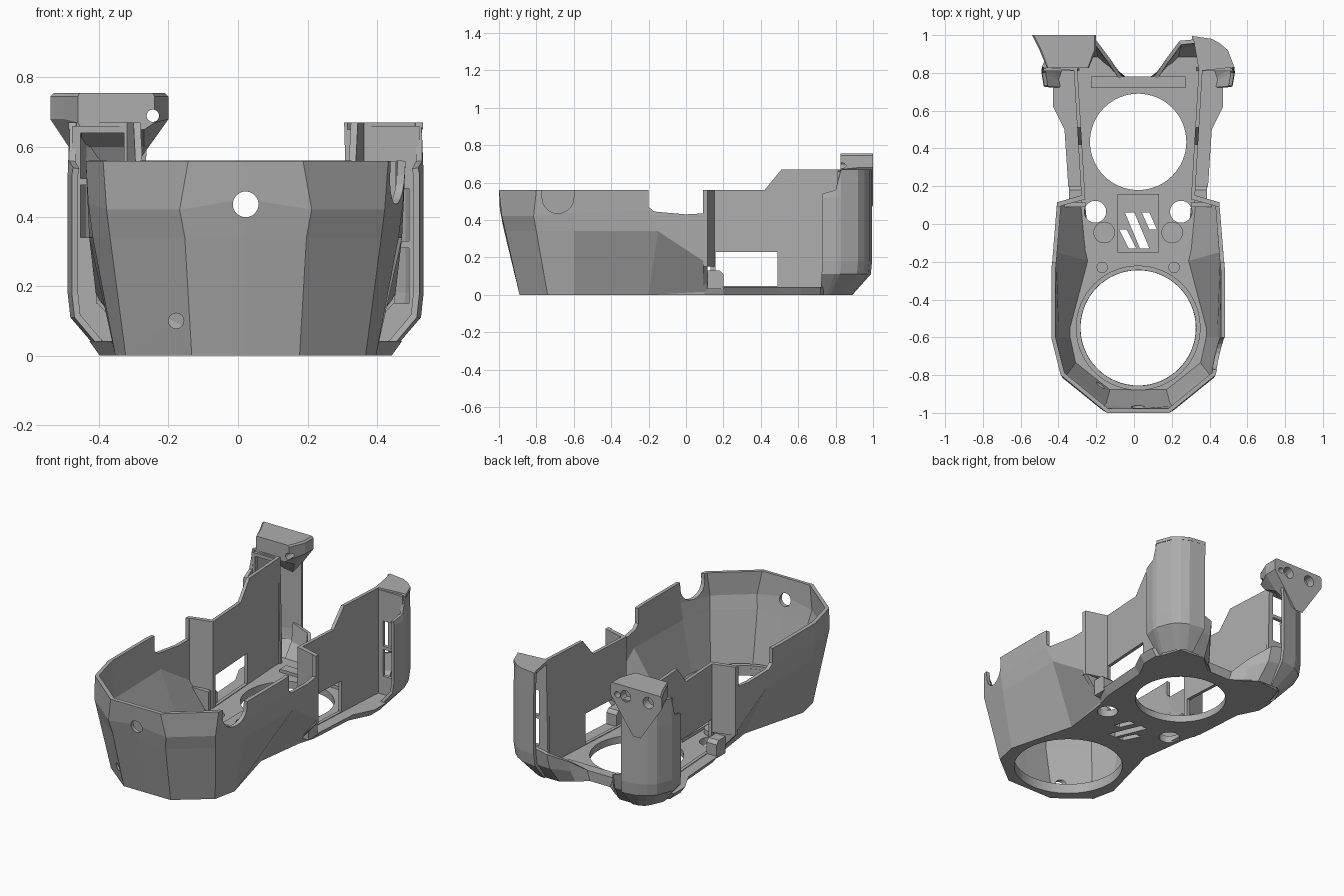
import bpy, bmesh, math

old = bpy.data.objects.get("Cube")
if old:
    bpy.data.objects.remove(old, do_unlink=True)

X0 = 0.022          # symmetry plane of the housing
WALL = 0.022

grey = bpy.data.materials.new("plain_grey")
grey.use_nodes = True
grey.diffuse_color = (0.42, 0.42, 0.42, 1)
grey.node_tree.nodes["Principled BSDF"].inputs["Base Color"].default_value = grey.diffuse_color


def circle(u, v, r, n=32):
    return [(u + r * math.cos(math.tau * i / n), v + r * math.sin(math.tau * i / n)) for i in range(n)]


def rect(u0, u1, v0, v1):
    return [(u0, v0), (u1, v0), (u1, v1), (u0, v1)]


def prism(bm, pts, axis, a, b, end_pts=None):
    """Solid between two outlines lying across the given axis."""
    place = {"x": lambda p, t: (t, p[0], p[1]),
             "y": lambda p, t: (p[0], t, p[1]),
             "z": lambda p, t: (p[0], p[1], t)}[axis]
    low = [bm.verts.new(place(p, a)) for p in pts]
    top = [bm.verts.new(place(p, b)) for p in (end_pts or pts)]
    faces = [bm.faces.new(low), bm.faces.new(top)]
    for i in range(len(pts)):
        j = (i + 1) % len(pts)
        faces.append(bm.faces.new((low[i], low[j], top[j], top[i])))
    bmesh.ops.recalc_face_normals(bm, faces=faces)


def loft(bm, rows):
    """Open surface through rows of matching points."""
    grid = [[bm.verts.new(p) for p in row] for row in rows]
    for r, s in zip(grid, grid[1:]):
        for i in range(len(r) - 1):
            bm.faces.new((r[i], r[i + 1], s[i + 1], s[i]))


def finish(name, bm, mirror=False, thick=0, cuts=None, x=X0):
    """Make the object, mirror it, thicken it and cut its openings."""
    def to_object(label, b):
        me = bpy.data.meshes.new(label)
        b.to_mesh(me)
        b.free()
        ob = bpy.data.objects.new(label, me)
        ob.location.x = x
        bpy.context.collection.objects.link(ob)
        return ob
    ob = to_object(name, bm)
    if mirror:
        ob.modifiers.new("mirror", "MIRROR").merge_threshold = 0.001
    if thick:
        sol = ob.modifiers.new("thickness", "SOLIDIFY")
        sol.thickness, sol.offset, sol.use_even_offset = thick, -1, True
    cutter = None
    if cuts:
        cb = bmesh.new()
        for c in cuts:
            prism(cb, *c)
        cutter = to_object(name + "_cutter", cb)
        cutter.hide_render = True
        mod = ob.modifiers.new("openings", "BOOLEAN")
        mod.operation, mod.solver, mod.object = "DIFFERENCE", "EXACT", cutter
    bpy.context.view_layer.update()
    done = bpy.data.meshes.new_from_object(ob.evaluated_get(bpy.context.evaluated_depsgraph_get()))
    ob.modifiers.clear()
    ob.data = done
    done.materials.clear()
    done.materials.append(grey)
    if cutter:
        bpy.data.objects.remove(cutter, do_unlink=True)


# Faceted front cup with rim dip, side notch and front holes
bm = bmesh.new()
loft(bm, [
    [(0, -.89, 0), (.155, -.89, 0), (.345, -.74, 0), (.375, -.6, 0), (.27, -.2, 0), (.30, .11, 0)],
    [(0, -.972, .34), (.175, -.966, .34), (.39, -.80, .34), (.44, -.6, .34), (.45, -.15, .34), (.43, .11, .17)],
    [(0, -.995, .45), (.19, -.985, .42), (.40, -.815, .42), (.453, -.6, .44), (.455, -.2, .45), (.43, .11, .42)],
    [(0, -1, .56), (.165, -1, .56), (.41, -.8, .56), (.46, -.6, .56), (.46, -.25, .56), (.43, .11, .56)],
])
notch = [(-.77, .7), (-.77, .52)] + [(-.685 + .085 * math.cos(t), .52 + .085 * math.sin(t))
         for t in [math.pi * (1 + i / 10) for i in range(1, 10)]] + [(-.6, .52), (-.6, .7)]
dip = [(-.2, .7), (-.2, .47), (-.17, .445), (0, .43), (.09, .435), (.09, .7)]
finish("front_cup", bm, True, WALL, [
    (dip, "x", -.7, .7),
    (notch, "x", .3, .7),
    (circle(0, .435, .037), "y", -1.2, -.8),
    (circle(-.2, .1, .022, 16), "y", -1.2, -.7),
])

# Floor plate with the two large holes, screw holes and slanted vents
half_low = [(.155, -.89), (.345, -.74), (.375, -.6), (.27, -.2), (.31, .1),
            (.34, .2), (.36, .5), (.42, .62), (.42, .72), (.36, .78)]
half_top = [(u + (.03 if v > .15 else .004), v) for u, v in half_low]


def both(half):
    return half + [(-u, v) for u, v in reversed(half)]


vents = [[(-.07, .06), (-.02, .06), (.06, -.13), (.01, -.13)],
         [(.02, .06), (.06, .06), (.10, -.03), (.06, -.03)],
         [(-.10, -.03), (-.06, -.03), (-.01, -.13), (-.05, -.13)]]
through = [(v, "z", -.1, .2) for v in vents]
bm = bmesh.new()
prism(bm, both(half_low), "z", 0, .042, both(half_top))
finish("floor_plate", bm, cuts=through + [
    (circle(0, -.55, .305, 64), "z", -.1, .2),
    (circle(0, .435, .255, 64), "z", -.1, .2),
    (circle(.227, .065, .058), "z", -.1, .2),
    (circle(-.227, .065, .058), "z", -.1, .2),
])

# Raised vent plate and rear lip
bm = bmesh.new()
prism(bm, rect(-.11, .11, -.15, .16), "z", .04, .06)
finish("vent_plate", bm, cuts=through)
bm = bmesh.new()
prism(bm, rect(-.25, .25, .72, .78), "z", .04, .06)
finish("rear_lip", bm)

# Bosses on the floor
bm = bmesh.new()
for u, v, r, h in ((.18, -.045, .057, .07), (.19, -.23, .03, .06)):
    prism(bm, circle(u, v, r), "z", .03, h)
finish("floor_bosses", bm, True)

# Ring around the front opening
bm = bmesh.new()
prism(bm, circle(0, -.55, .33, 64), "z", .03, .06)
finish("front_ring", bm, cuts=[(circle(0, -.55, .306, 64), "z", 0, .1)])

# Rear side walls, flaring towards the back, with a window each
bm = bmesh.new()
prism(bm, [(.13, .03), (.13, .56), (.42, .56), (.51, .67), (.83, .67), (.83, .03)], "x", .278, .298)
for v in bm.verts:
    v.co.x += (v.co.y - .1) * .06
finish("side_walls", bm, True, cuts=[(rect(.157, .49, .046, .23), "x", -.6, .6)])

# Slanted flanges closing the cup, and the low tabs behind them
bm = bmesh.new()
prism(bm, [(.43, .09), (.43, .115), (.29, .155), (.282, .13)], "z", .15, .56)
prism(bm, [(.28, .02), (.31, .02), (.43, .155), (.28, .155)], "y", .09, .115)
prism(bm, [(.115, .03), (.2, .03), (.2, .11), (.18, .13), (.115, .13)], "x", .298, .365)
finish("cup_flanges", bm, True)

# Rear corner posts: curved outer shell on a tapered foot, open on the inner side
plan = [(.50, .73), (.512, .80), (.51, .83), (.475, .92), (.435, .955), (.39, .98), (.29, .995)]
foot = [(.40, .72), (.41, .75), (.41, .77), (.38, .84), (.36, .87), (.33, .885), (.29, .89)]
tops = [.54, .56] + [.67] * 5
bm = bmesh.new()
loft(bm, [[(u, v, 0) for u, v in foot],
          [(u * .985, v * .993, .11) for u, v in plan],
          [(u, v, .18) for u, v in plan],
          [(u, v, .52) for u, v in plan],
          [(u - .004, v, h) for (u, v), h in zip(plan, tops)]])
finish("corner_posts", bm, True, .018)
bm = bmesh.new()
prism(bm, plan[2:] + [(.322, .81)], "z", .65, .67)
finish("post_caps", bm, True)

# Front panels of the posts, each with a divided opening at its own height
bm = bmesh.new()
prism(bm, [(.31, .03), (.41, .03), (.495, .12), (.5, .66), (.322, .66)], "y", .81, .83)
finish("post_front_panels", bm, True, cuts=[
    (rect(.37, .47, .15, .31), "y", .7, .9),
    (rect(.37, .47, .33, .48), "y", .7, .9),
    (rect(-.475, -.35, .34, .49), "y", .7, .9),
    (rect(-.475, -.35, .51, .64), "y", .7, .9),
])

# Sloping braces joining the posts to the rear floor edge
bm = bmesh.new()
loft(bm, [[(.33, .88, 0), (.20, .88, 0), (.13, .83, 0), (.06, .775, 0)],
          [(.33, .965, .11), (.215, .95, .10), (.14, .86, .07), (.08, .78, .04)],
          [(.33, .98, .22), (.22, .97, .19), (.145, .87, .13), (.085, .78, .06)]])
finish("rear_braces", bm, True, .02)
bm = bmesh.new()
prism(bm, [(.07, .76), (.20, .875), (.36, .86), (.40, .74)], "z", 0, .04,
      [(.08, .76), (.21, .90), (.38, .88), (.43, .74)])
finish("post_feet", bm, True)

# Screw bracket on top of one post, its back tapering to a point
middle = [(-.50, .745), (-.49, .755), (-.21, .755), (-.20, .745),
          (-.20, .68), (-.27, .60), (-.45, .60), (-.50, .68)]
back = [(-.54, .745), (-.53, .755), (-.21, .755), (-.20, .745),
        (-.20, .68), (-.35, .47), (-.40, .47), (-.54, .68)]
front = [(-.46, .745), (-.455, .755), (-.245, .755), (-.24, .745),
         (-.24, .67), (-.27, .65), (-.45, .65), (-.46, .67)]
side_hole = (circle(-.245, .69, .018, 16), "y", .8, 1.1)
bm = bmesh.new()
prism(bm, front, "y", .825, .92, middle)
finish("bracket_front", bm, x=0, cuts=[side_hole])
bm = bmesh.new()
prism(bm, middle, "y", .92, 1.0, back)
finish("screw_bracket", bm, x=0, cuts=[
    (circle(-.45, .695, .034, 24), "y", .95, 1.1),
    (circle(-.30, .695, .034, 24), "y", .95, 1.1),
    side_hole,
])
